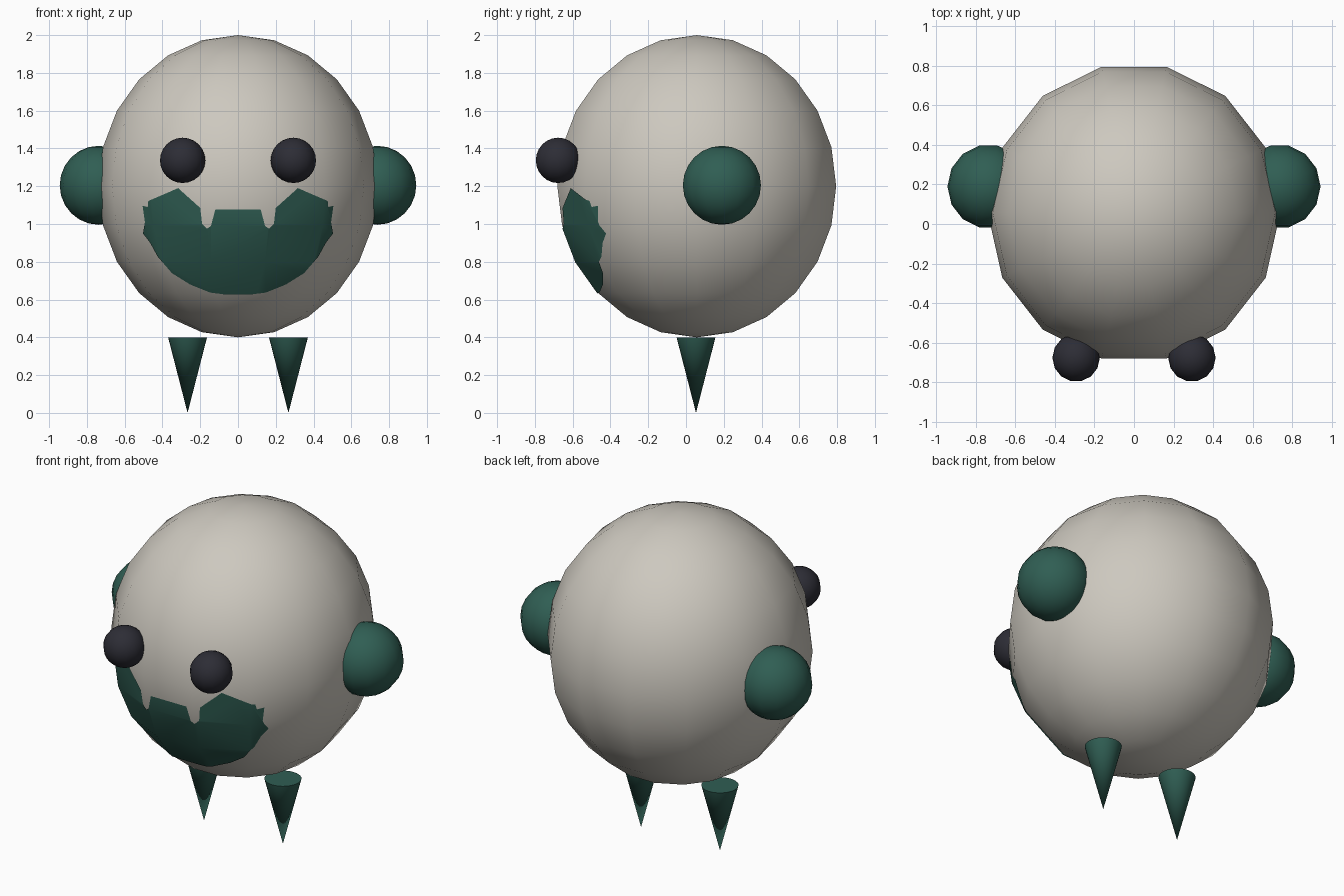
import bpy, bmesh, math

if "Cube" in bpy.data.objects:
    bpy.data.objects.remove(bpy.data.objects["Cube"])


def material(name, rgb):
    m = bpy.data.materials.new(name)
    m.diffuse_color = (*rgb, 1.0)
    m.use_nodes = True
    m.node_tree.nodes["Principled BSDF"].inputs["Base Color"].default_value = m.diffuse_color
    return m


CREAM = material("warm_grey", (0.61, 0.58, 0.52))
GREEN = material("dark_green", (0.029, 0.112, 0.087))
BLACK = material("near_black", (0.026, 0.026, 0.036))


def finish(name, bm, mat, loc=(0, 0, 0), smooth=True):
    bmesh.ops.recalc_face_normals(bm, faces=bm.faces[:])
    me = bpy.data.meshes.new(name)
    bm.to_mesh(me)
    bm.free()
    ob = bpy.data.objects.new(name, me)
    ob.location = loc
    if mat:
        me.materials.append(mat)
    bpy.context.collection.objects.link(ob)
    bpy.ops.object.select_all(action='DESELECT')
    ob.select_set(True)
    bpy.context.view_layer.objects.active = ob
    if smooth:
        bpy.ops.object.shade_smooth_by_angle(angle=math.radians(50))
    return ob


def ball(name, mat, loc, rx, ry, rz, segs=14, rings=12):
    """Ellipsoid with vertices on the x axis and flats facing front and back."""
    bm = bmesh.new()
    top, bottom = bm.verts.new((0, 0, rz)), bm.verts.new((0, 0, -rz))
    rows = []
    for i in range(1, rings):
        a = math.pi * i / rings
        rows.append([bm.verts.new((rx * math.sin(a) * math.cos(math.tau * k / segs),
                                   ry * math.sin(a) * math.sin(math.tau * k / segs),
                                   rz * math.cos(a))) for k in range(segs)])
    for k in range(segs):
        n = (k + 1) % segs
        bm.faces.new((top, rows[0][k], rows[0][n]))
        bm.faces.new((bottom, rows[-1][n], rows[-1][k]))
        for r, s in zip(rows, rows[1:]):
            bm.faces.new((r[k], s[k], s[n], r[n]))
    return finish(name, bm, mat, loc)


# Body
CENTRE = (0, 0.057, 1.2)
BODY = (0.74, 0.757, 0.8)
ball("body", CREAM, CENTRE, *BODY)

# Ears, eyes and pointed legs on both sides
for side, s in (("right", 1), ("left", -1)):
    ball(side + "_ear", GREEN, (s * 0.737, 0.19, 1.205), 0.207, 0.212, 0.209)
    ball(side + "_eye", BLACK, (s * 0.293, -0.677, 1.337), 0.12, 0.121, 0.12)
    bm = bmesh.new()
    bmesh.ops.create_cone(bm, cap_ends=True, segments=32,
                          radius1=0.0, radius2=0.103, depth=0.4)
    bmesh.ops.remove_doubles(bm, verts=bm.verts[:], dist=1e-5)
    finish(side + "_leg", bm, GREEN, (s * 0.267, 0.053, 0.2))

# Mouth: a thin skin over the body, cut to a toothy smile outline
half = [(0.12, 1.077), (0.143, 0.99), (0.164, 0.975), (0.19, 1.0), (0.2, 1.085),
        (0.317, 1.19), (0.386, 1.16), (0.475, 1.122), (0.478, 1.09), (0.505, 1.096),
        (0.493, 1.01), (0.503, 0.95), (0.465, 0.9), (0.425, 0.827), (0.35, 0.74),
        (0.254, 0.68), (0.148, 0.637), (0.07, 0.627)]
outline = half + [(-x, z) for x, z in reversed(half)]
bm = bmesh.new()
face = bm.faces.new([bm.verts.new((x, -1.2, z)) for x, z in outline])
ext = bmesh.ops.extrude_face_region(bm, geom=[face], use_keep_orig=True)
for v in ext["geom"]:
    if isinstance(v, bmesh.types.BMVert):
        v.co.y = -0.2
cutter = finish("mouth_cutter", bm, None, smooth=False)
cutter.hide_render = True

mouth = ball("mouth", GREEN, CENTRE, *[r + 0.005 for r in BODY])
mod = mouth.modifiers.new("cut", 'BOOLEAN')
mod.operation = 'INTERSECT'
mod.solver = 'EXACT'
mod.object = cutter
bpy.context.view_layer.update()
bpy.ops.object.modifier_apply(modifier=mod.name)
bpy.data.objects.remove(cutter)

# Keep only the front skin of the mouth
bm = bmesh.new()
bm.from_mesh(mouth.data)
bm.normal_update()
bmesh.ops.delete(bm, geom=[f for f in bm.faces if f.normal.y > -0.1], context='FACES')
for f in bm.faces:
    f.material_index = 0
    f.smooth = True
bm.to_mesh(mouth.data)
bm.free()
mouth.data.materials.clear()
mouth.data.materials.append(GREEN)
